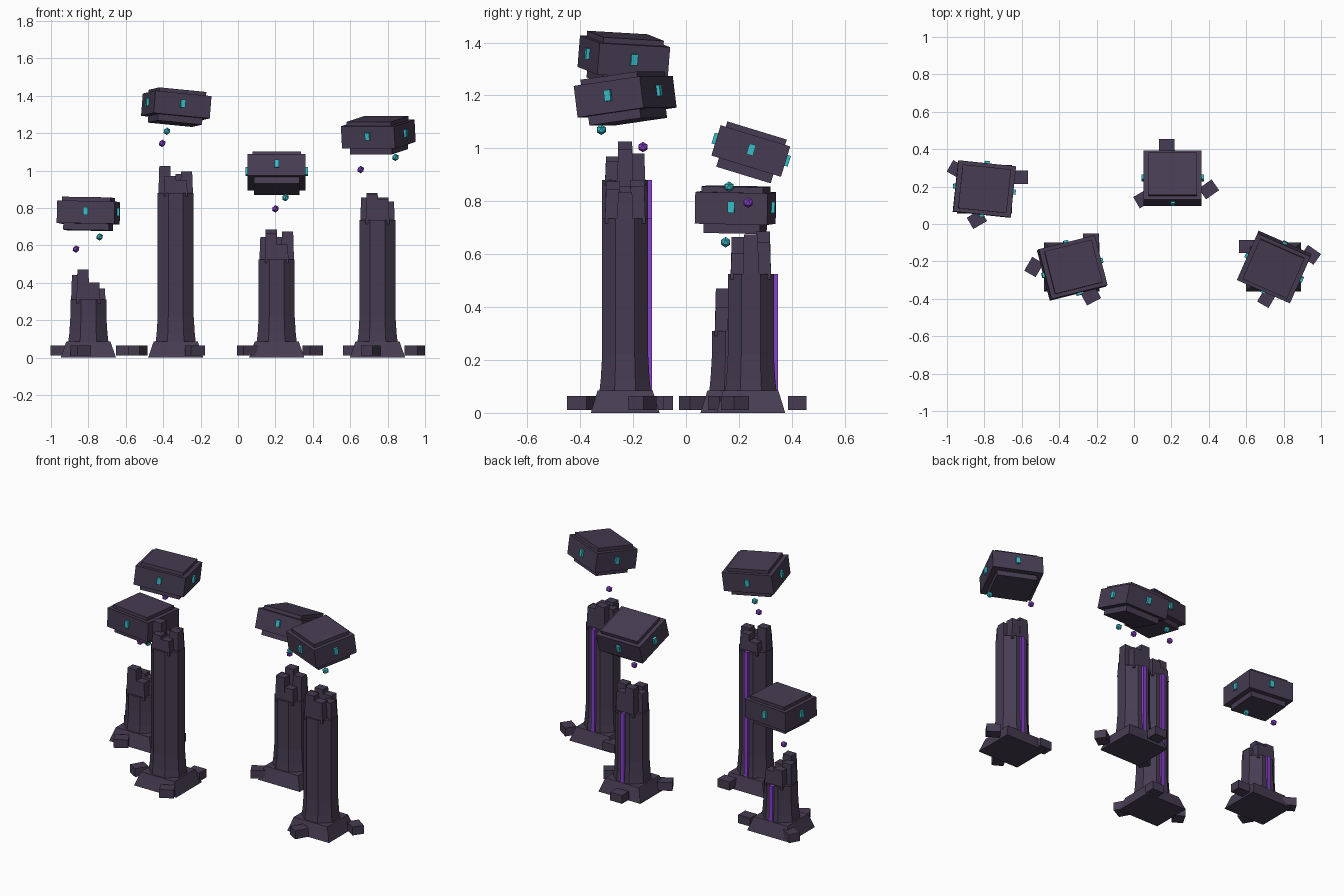
import bpy, bmesh
from math import radians, cos, sin
from mathutils import Matrix, Vector

if "Cube" in bpy.data.objects:
    bpy.data.objects.remove(bpy.data.objects["Cube"])


def material(name, rgb):
    m = bpy.data.materials.new(name)
    m.use_nodes = True
    color = (*rgb, 1)
    m.diffuse_color = color
    m.node_tree.nodes["Principled BSDF"].inputs["Base Color"].default_value = color
    return m


STONE = material("dark purple stone", (0.062, 0.046, 0.085))
CYAN = material("cyan crystal", (0.04, 0.5, 0.58))
PURPLE = material("violet crystal", (0.25, 0.05, 0.62))


def finish(name, bm, mat, matrix):
    mesh = bpy.data.meshes.new(name)
    bmesh.ops.recalc_face_normals(bm, faces=bm.faces)
    bm.to_mesh(mesh)
    bm.free()
    mesh.materials.append(mat)
    obj = bpy.data.objects.new(name, mesh)
    obj.matrix_world = matrix
    bpy.context.collection.objects.link(obj)
    return obj


def box(name, size, matrix, mat=STONE, taper=1.0):
    """Box centred on the matrix, with its top scaled by taper."""
    bm = bmesh.new()
    bmesh.ops.create_cube(bm, size=1)
    for v in bm.verts:
        k = taper if v.co.z > 0 else 1
        v.co = Vector((v.co.x * size[0] * k, v.co.y * size[1] * k, v.co.z * size[2]))
    return finish(name, bm, mat, matrix)


def octagon_shaft(name, profile, matrix):
    """Eight-sided column through (z, scale) rings."""
    bm = bmesh.new()
    rings = []
    for z, k in profile:
        ring = []
        for i in range(8):
            a = radians(22.5 + 45 * i)
            ring.append(bm.verts.new((0.104 * k * cos(a), 0.094 * k * sin(a), z)))
        rings.append(ring)
    for low, high in zip(rings, rings[1:]):
        for i in range(8):
            j = (i + 1) % 8
            bm.faces.new((low[i], low[j], high[j], high[i]))
    bm.faces.new(rings[0])
    bm.faces.new(rings[-1])
    return finish(name, bm, STONE, matrix)


def orb(name, location, mat):
    bm = bmesh.new()
    bmesh.ops.create_icosphere(bm, subdivisions=1, radius=0.02)
    finish(name, bm, mat, Matrix.Translation(location))


def at(x, y, z):
    return Matrix.Translation((x, y, z))


def turn(angle, axis):
    return Matrix.Rotation(radians(angle), 4, axis)


def floating_cap(name, center, tilt_x, tilt_y, yaw):
    m = at(*center) @ turn(tilt_y, 'Y') @ turn(tilt_x, 'X') @ turn(yaw, 'Z')
    box(name + "_cap_block", (0.31, 0.275, 0.12), m)
    box(name + "_cap_top_slab", (0.26, 0.235, 0.022), m @ at(0, 0, 0.07))
    box(name + "_cap_bottom_slab", (0.245, 0.215, 0.036), m @ at(0, 0, -0.077))
    # One glowing rune on each side
    for i, reach in enumerate((0.155, 0.1375) * 2):
        side = m @ turn(90 * i, 'Z') @ at(reach + 0.003, 0, 0.005)
        box(f"{name}_cap_rune_{i}", (0.02, 0.026, 0.042), side, CYAN)


def pillar(name, x, y, top, shards, rubble):
    base = at(x, y, 0)
    box(name + "_plinth", (0.295, 0.26, 0.085), base @ at(0, 0, 0.0425), taper=0.8)
    octagon_shaft(name + "_shaft", ((0.08, 1.12), (0.13, 1.06), (0.22, 1), (top, 1)), base)
    # Glowing seam up the back
    box(name + "_seam", (0.025, 0.02, top - 0.085),
        base @ at(0, 0.092, (top + 0.085) / 2), PURPLE)
    # Broken crown
    box(name + "_crown_core", (0.1, 0.09, 0.07), base @ at(0, 0, top + 0.02))
    for i, h in enumerate(shards):
        a = radians(60 * i)
        spot = base @ at(0.058 * cos(a), 0.053 * sin(a), top + h / 2 - 0.01)
        box(f"{name}_shard_{i}", (0.07, 0.062, h + 0.02), spot, taper=0.85)
    # Fallen blocks round the plinth
    for i, (rx, ry, angle) in enumerate(rubble):
        box(f"{name}_rubble_{i}", (0.085, 0.07, 0.053),
            at(rx, ry, 0.038) @ turn(angle, 'Z'))


# Short pillar
pillar("short", -0.8, 0.185, 0.31, (0.06, 0.08, 0.1, 0.13, 0.16, 0.09),
       ((-0.61, 0.25, 0), (-0.947, 0.29, -30), (-0.84, 0.025, 30)))
floating_cap("short", (-0.8, 0.187, 0.775), -1, 1, -6)
orb("short_cyan_orb", (-0.74, 0.15, 0.645), CYAN)
orb("short_violet_orb", (-0.866, 0.25, 0.58), PURPLE)

# Tall pillar
pillar("tall", -0.333, -0.23, 0.88, (0.115, 0.1, 0.06, 0.145, 0.09, 0.07),
       ((-0.535, -0.23, 60), (-0.23, -0.085, 0), (-0.23, -0.385, 28)))
floating_cap("tall", (-0.33, -0.235, 1.345), -4.5, 4.5, 14)
orb("tall_cyan_orb", (-0.38, -0.15, 1.21), CYAN)
orb("tall_violet_orb", (-0.405, -0.155, 1.145), PURPLE)

# Middle pillar
pillar("middle", 0.207, 0.245, 0.525, (0.15, 0.12, 0.16, 0.12, 0.14, 0.08),
       ((0.175, 0.42, 0), (0.4, 0.185, 35), (0.05, 0.135, 30)))
floating_cap("middle", (0.207, 0.245, 0.99), -17, 0, 0)
orb("middle_cyan_orb", (0.254, 0.163, 0.855), CYAN)
orb("middle_violet_orb", (0.2, 0.235, 0.795), PURPLE)

# Large pillar
pillar("large", 0.746, -0.23, 0.735, (0.1, 0.12, 0.145, 0.12, 0.14, 0.11),
       ((0.945, -0.165, -35), (0.605, -0.12, 0), (0.71, -0.395, 60)))
floating_cap("large", (0.75, -0.23, 1.195), 7, -3, -24)
orb("large_cyan_orb", (0.842, -0.32, 1.07), CYAN)
orb("large_violet_orb", (0.656, -0.163, 1.005), PURPLE)
